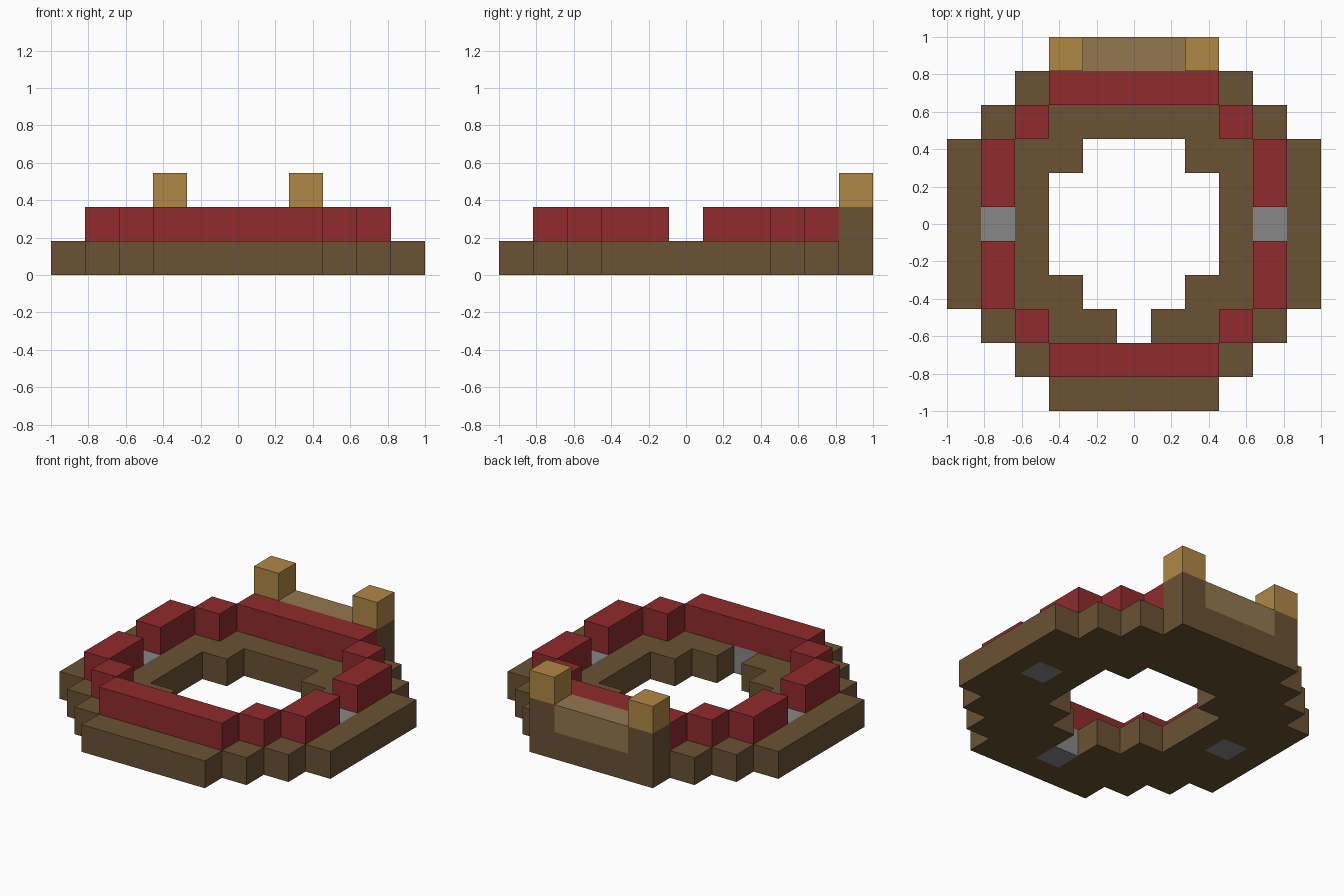
import bpy
import bmesh
from mathutils import Vector

if "Cube" in bpy.data.objects:
    bpy.data.objects.remove(bpy.data.objects["Cube"], do_unlink=True)

UNIT = 2 / 11  # edge of one block


def make_material(name, srgb):
    linear = [((c / 255 + 0.055) / 1.055) ** 2.4 for c in srgb]
    mat = bpy.data.materials.new(name)
    mat.use_nodes = True
    mat.diffuse_color = (*linear, 1)
    mat.node_tree.nodes["Principled BSDF"].inputs["Base Color"].default_value = (*linear, 1)
    return mat


brown = make_material("dark brown", (106, 82, 51))
red = make_material("deep red", (144, 43, 45))
tan = make_material("golden tan", (176, 136, 69))
pale = make_material("pale brown", (148, 119, 79))
grey = make_material("grey", (135, 135, 135))


def row(y, z, half):
    """Blocks of one row, centred on x = 0."""
    return {(x, y, z) for x in range(-half, half + 1)}


def pair(x, y, z):
    return {(x, y, z), (-x, y, z)}


# Stepped round base: half-widths of each row, outside and hole
outer = {0: 5, 1: 5, 2: 5, 3: 4, 4: 3, 5: 2}
hole = {-3: 0, -2: 1, -1: 2, 0: 2, 1: 2, 2: 1}
base = set()
for y in range(-5, 6):
    base |= row(y, 0, outer[abs(y)])
    if y in hole:
        base -= row(y, 0, hole[y])

# Grey blocks set into the base at the sides and behind the front slot
side_inlays = pair(4, 0, 0)
front_inlay = {(0, -4, 0)}
base -= side_inlays | front_inlay

# Raised red band
band = row(4, 1, 2) | row(-4, 1, 2)
for s in (-1, 1):
    band |= pair(3, 3 * s, 1) | pair(4, s, 1) | pair(4, 2 * s, 1)

parts = [
    ("base_ring", base, brown),
    ("side_inlays", side_inlays, grey),
    ("front_inlay", front_inlay, grey),
    ("red_band", band, red),
    ("back_panel", row(5, 1, 1), pale),
    ("back_wall_ends", pair(2, 5, 1), brown),
    ("back_posts", pair(2, 5, 2), tan),
]
filled = set().union(*(cells for _, cells, _ in parts))


def build(name, cells, mat):
    """Skin the blocks, leaving out faces that touch any other block."""
    bm = bmesh.new()
    for cell in sorted(cells):
        for axis in range(3):
            for sign in (-1, 1):
                n = Vector((0, 0, 0))
                n[axis] = sign
                if tuple(int(c + d) for c, d in zip(cell, n)) in filled:
                    continue
                u = Vector((0, 0, 0))
                u[(axis + 1) % 3] = 1
                v = n.cross(u)
                mid = Vector(cell) + Vector((0, 0, 0.5)) + n / 2
                corners = (-u - v, u - v, u + v, v - u)
                bm.faces.new([bm.verts.new((mid + c / 2) * UNIT) for c in corners])
    bmesh.ops.remove_doubles(bm, verts=bm.verts, dist=0.001)
    mesh = bpy.data.meshes.new(name)
    bm.to_mesh(mesh)
    bm.free()
    mesh.materials.append(mat)
    bpy.context.collection.objects.link(bpy.data.objects.new(name, mesh))


for part in parts:
    build(*part)
